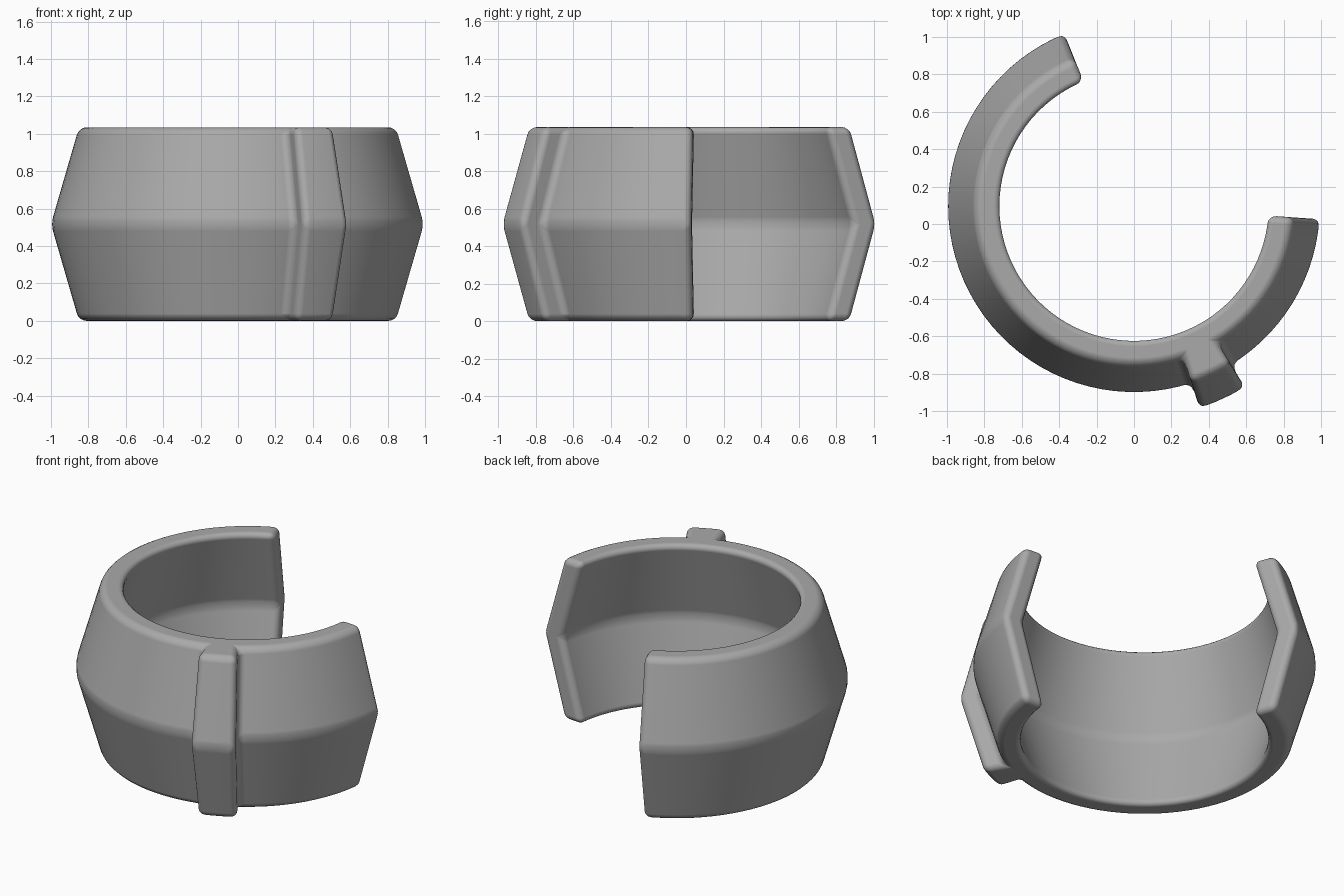
import bpy, bmesh, math

if "Cube" in bpy.data.objects:
    bpy.data.objects.remove(bpy.data.objects["Cube"])

H = 1.035          # band height
CY = 0.095         # centre of the band in y
# Cross-section (radius, height): a chevron wall of constant thickness
PROFILE = [(0.85, 0), (1.0, H / 2), (0.85, H), (0.71, H), (0.86, H / 2), (0.71, 0)]
RIB = 0.14         # how far the rib stands out
# Angular runs: (start, end, steps); the middle run carries the rib
RUNS = [(112, 288, 44), (288, 301.5, 3), (301.5, 356, 14)]

angles = [RUNS[0][0]]
for a, b, n in RUNS:
    angles += [a + (b - a) * (i + 1) / n for i in range(n)]
rib_first = RUNS[0][2]
rib_last = rib_first + RUNS[1][2]

bm = bmesh.new()


def point(r, z, deg):
    t = math.radians(deg)
    return bm.verts.new((r * math.cos(t), CY + r * math.sin(t), z))


# Open band swept round the arc
rings = [[point(r, z, a) for r, z in PROFILE] for a in angles]
n = len(PROFILE)
for i in range(len(rings) - 1):
    on_rib = rib_first <= i < rib_last
    for j in range(n):
        if on_rib and j in (0, 1):
            continue        # the rib covers these outer faces
        k = (j + 1) % n
        bm.faces.new((rings[i][j], rings[i + 1][j], rings[i + 1][k], rings[i][k]))
# End faces, split at the ridge
for ring in (rings[0], rings[-1]):
    bm.faces.new((ring[0], ring[1], ring[4], ring[5]))
    bm.faces.new((ring[1], ring[2], ring[3], ring[4]))

# Rib standing out of the outer wall
outer = {i: [point(PROFILE[j][0] + RIB, PROFILE[j][1], angles[i]) for j in range(3)]
         for i in range(rib_first, rib_last + 1)}
for i in range(rib_first, rib_last):
    for j in (0, 1):
        bm.faces.new((outer[i][j], outer[i + 1][j], outer[i + 1][j + 1], outer[i][j + 1]))
    for j in (0, 2):        # bottom and top
        bm.faces.new((rings[i][j], rings[i + 1][j], outer[i + 1][j], outer[i][j]))
for i in (rib_first, rib_last):
    for j in (0, 1):        # side walls
        bm.faces.new((rings[i][j], outer[i][j], outer[i][j + 1], rings[i][j + 1]))
bmesh.ops.recalc_face_normals(bm, faces=bm.faces)

mesh = bpy.data.meshes.new("open_band")
bm.to_mesh(mesh)
bm.free()
band = bpy.data.objects.new("open_band", mesh)
bpy.context.collection.objects.link(band)

grey = bpy.data.materials.new("plain grey")
grey.diffuse_color = (0.4, 0.4, 0.4, 1)
grey.use_nodes = True
grey.node_tree.nodes["Principled BSDF"].inputs["Base Color"].default_value = grey.diffuse_color
mesh.materials.append(grey)
mesh.polygons.foreach_set("use_smooth", [True] * len(mesh.polygons))

# Soft rounded edges
bevel = band.modifiers.new("soft_edges", 'BEVEL')
bevel.width = 0.04
bevel.segments = 4
bevel.limit_method = 'ANGLE'
bevel.angle_limit = math.radians(25)
bevel.use_clamp_overlap = False
bevel.harden_normals = True
